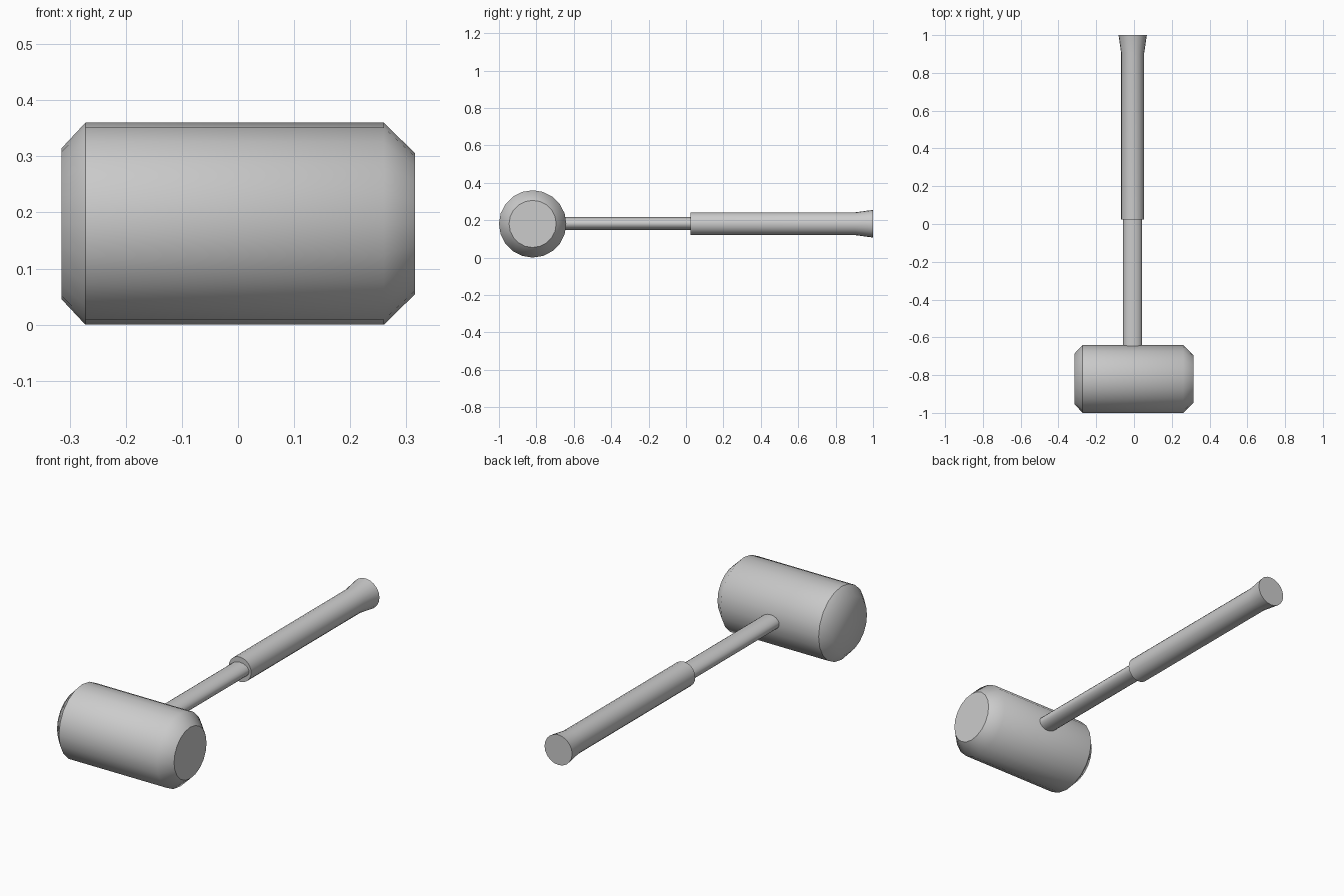
import bpy, bmesh, math
from mathutils import Vector

if "Cube" in bpy.data.objects:
    bpy.data.objects.remove(bpy.data.objects["Cube"])


def lathe(name, axis, center, profile, sides=20):
    """Closed solid along x or y from (position, radius_h, radius_z) rings."""
    bm = bmesh.new()
    rings = []
    for pos, rh, rz in profile:
        ring = []
        for i in range(sides):
            a = 2 * math.pi * i / sides
            h, v = rh * math.cos(a), rz * math.sin(a)
            co = (pos, h, v) if axis == 'x' else (h, pos, v)
            ring.append(bm.verts.new(Vector(co) + Vector(center)))
        rings.append(ring)
    for a, b in zip(rings, rings[1:]):
        for i in range(sides):
            j = (i + 1) % sides
            bm.faces.new((a[i], a[j], b[j], b[i]))
    bm.faces.new(rings[0])
    bm.faces.new(rings[-1])
    bmesh.ops.recalc_face_normals(bm, faces=bm.faces)
    mesh = bpy.data.meshes.new(name)
    bm.to_mesh(mesh)
    bm.free()
    obj = bpy.data.objects.new(name, mesh)
    bpy.context.collection.objects.link(obj)
    bpy.ops.object.select_all(action='DESELECT')
    obj.select_set(True)
    bpy.context.view_layer.objects.active = obj
    bpy.ops.object.shade_smooth_by_angle(angle=math.radians(45))
    return obj


# Mallet head with chamfered ends
lathe("mallet_head", 'x', (0, -0.82, 0.18),
      [(-0.315, 0.134, 0.134), (-0.272, 0.18, 0.18),
       (0.26, 0.18, 0.18), (0.315, 0.126, 0.126)])

# Oval shaft running from inside the head into the grip
lathe("shaft", 'y', (-0.007, 0, 0.182),
      [(-0.70, 0.05, 0.034), (0.06, 0.05, 0.034)])

# Thicker grip with flared butt
lathe("grip", 'y', (-0.007, 0, 0.181),
      [(0.025, 0.061, 0.061), (0.905, 0.061, 0.061), (1.0, 0.075, 0.074)])
